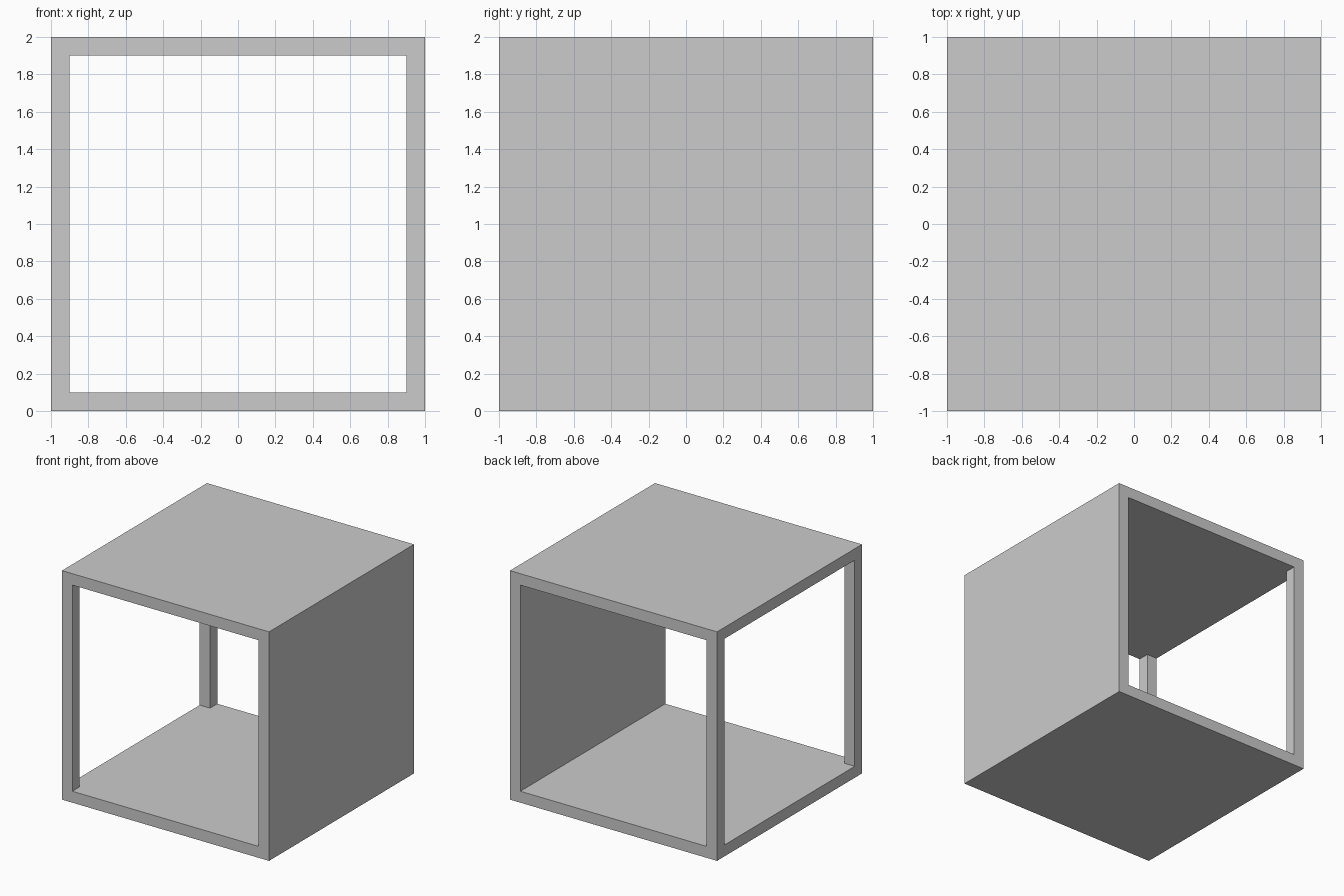
import bpy, bmesh

if "Cube" in bpy.data.objects:
    bpy.data.objects.remove(bpy.data.objects["Cube"])


def prism(name, outline, z0, z1):
    """Extrude a plan outline from z0 to z1."""
    bm = bmesh.new()
    face = bm.faces.new([bm.verts.new((x, y, z0)) for x, y in outline])
    new = bmesh.ops.extrude_face_region(bm, geom=[face])["geom"]
    verts = [v for v in new if isinstance(v, bmesh.types.BMVert)]
    bmesh.ops.translate(bm, verts=verts, vec=(0, 0, z1 - z0))
    bmesh.ops.recalc_face_normals(bm, faces=bm.faces)
    mesh = bpy.data.meshes.new(name)
    bm.to_mesh(mesh)
    bm.free()
    obj = bpy.data.objects.new(name, mesh)
    bpy.context.collection.objects.link(obj)
    return obj


HALF, WALL, OVER = 1.0, 0.1, 1.2
IN = HALF - WALL

# Outer cube
frame = prism("box_frame", [(-HALF, -HALF), (HALF, -HALF), (HALF, HALF), (-HALF, HALF)], 0, 2 * HALF)

# Cavity open at front, back and left; leaves the right wall and two left posts
cutter = prism("opening_cutter",
               [(-IN, -OVER), (IN, -OVER), (IN, OVER), (-IN, OVER),
                (-IN, IN), (-OVER, IN), (-OVER, -IN), (-IN, -IN)],
               WALL, 2 * HALF - WALL)

mod = frame.modifiers.new("openings", 'BOOLEAN')
mod.operation = 'DIFFERENCE'
mod.solver = 'EXACT'
mod.object = cutter

# Apply the cut and remove the cutter
bpy.context.view_layer.objects.active = frame
bpy.ops.object.modifier_apply(modifier=mod.name)
bpy.data.objects.remove(cutter)
